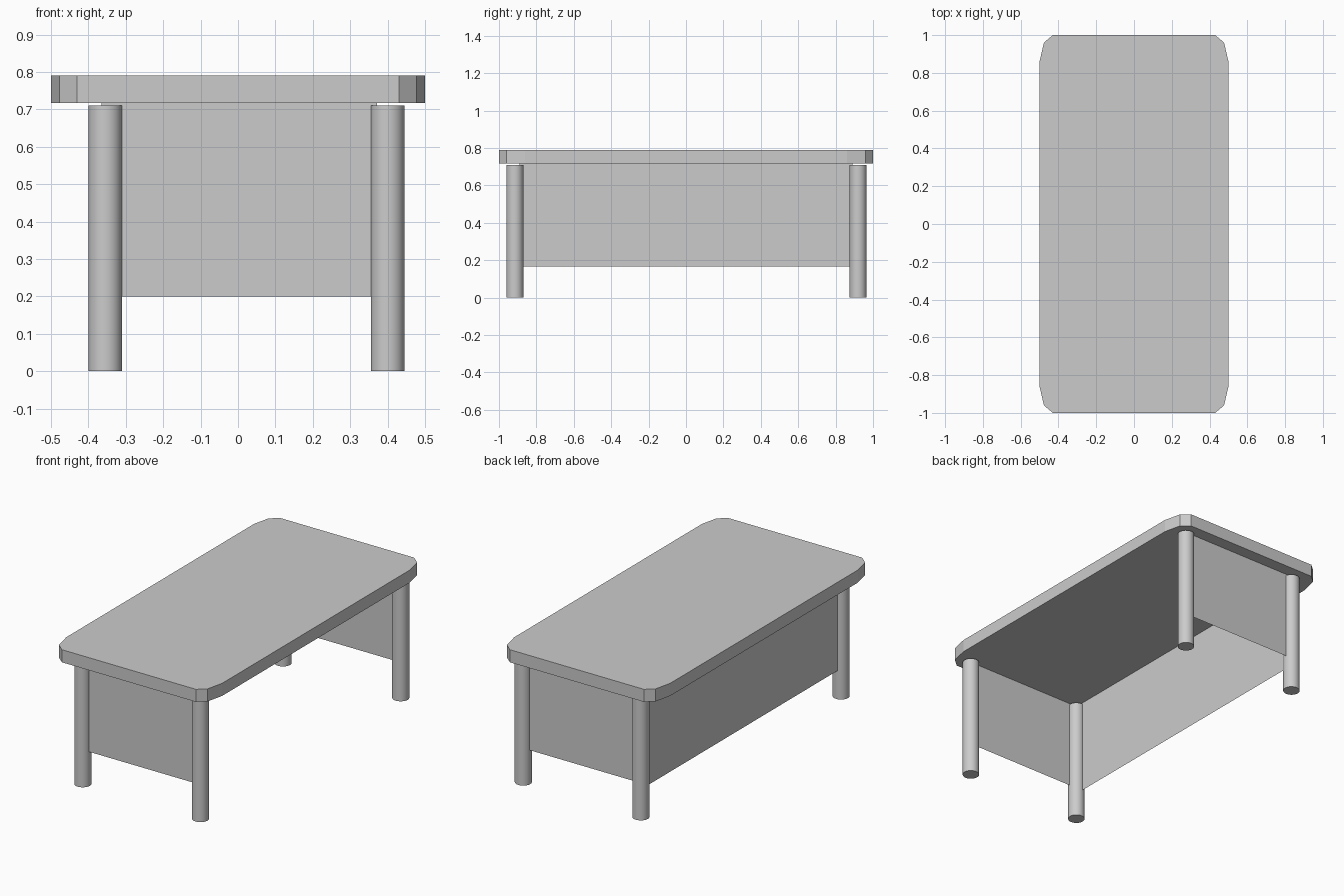
import bpy

if "Cube" in bpy.data.objects:
    bpy.data.objects.remove(bpy.data.objects["Cube"])

LEG_X = (-0.355, 0.40)
LEG_Y = (-0.915, 0.92)
TOP_Z = (0.717, 0.79)


def make_object(name, verts, faces):
    mesh = bpy.data.meshes.new(name)
    mesh.from_pydata(verts, [], faces)
    mesh.update()
    obj = bpy.data.objects.new(name, mesh)
    bpy.context.collection.objects.link(obj)
    return obj


def make_panel(name, a, b, z0):
    """Thin upright sheet from plan point a to b."""
    verts = [(*a, z0), (*b, z0), (*b, TOP_Z[0]), (*a, TOP_Z[0])]
    return make_object(name, verts, [(0, 1, 2, 3)])


# Table top: slab with faceted corners
corner = [(0.5, 0.86), (0.477, 0.96), (0.43, 1.0)]
outline = []
for sx, sy in ((1, 1), (-1, 1), (-1, -1), (1, -1)):
    pts = [(sx * x, sy * y) for x, y in corner]
    outline += pts if sx * sy > 0 else pts[::-1]
n = len(outline)
verts = [(x, y, z) for z in TOP_Z for x, y in outline]
faces = [tuple(reversed(range(n))), tuple(range(n, 2 * n))]
faces += [(i, (i + 1) % n, n + (i + 1) % n, n + i) for i in range(n)]
make_object("table_top", verts, faces)

# Four round legs
for side, x in zip(("left", "right"), LEG_X):
    for end, y in zip(("front", "back"), LEG_Y):
        bpy.ops.mesh.primitive_cylinder_add(vertices=32, radius=0.045, depth=0.71,
                                            location=(x, y, 0.355))
        bpy.context.object.name = f"{end}_{side}_leg"
        bpy.ops.object.shade_smooth_by_angle()

# End panels and the long panel on the left; the right side stays open
make_panel("front_panel", (-0.365, -0.922), (0.372, -0.922), 0.20)
make_panel("back_panel", (0.372, 0.928), (-0.365, 0.928), 0.20)
make_panel("long_side_panel", (-0.362, 0.89), (-0.362, -0.89), 0.165)
